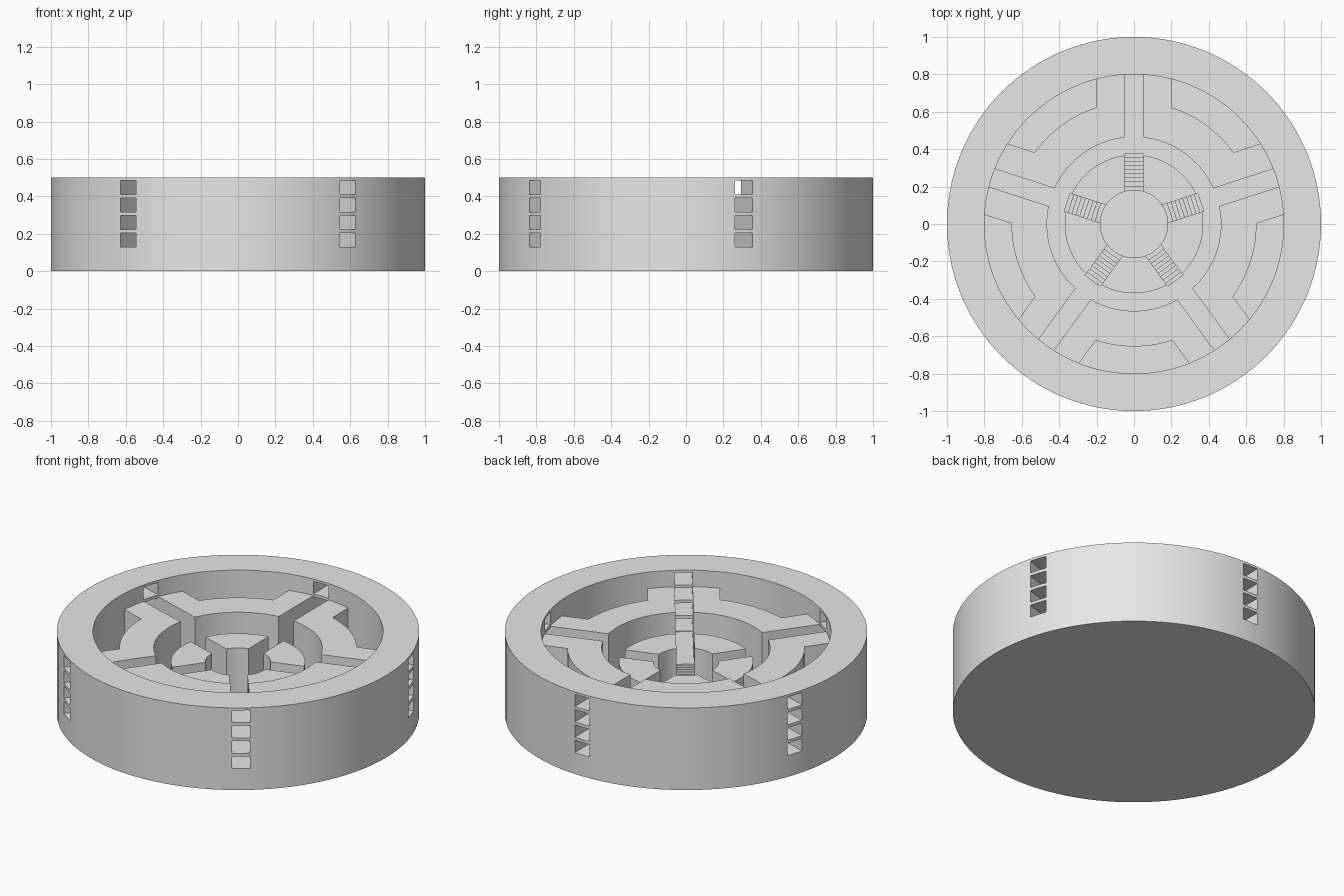
import bpy
import bmesh
from math import cos, sin, pi, radians
from mathutils import Matrix, Vector

if "Cube" in bpy.data.objects:
    bpy.data.objects.remove(bpy.data.objects["Cube"])

FLOOR, TOP = 0.125, 0.5
WIDTH = 0.1                       # width of passages, stairs and openings
SPOKES = [Matrix.Rotation(radians(72 * k), 4, "Z") for k in range(5)]

grey = bpy.data.materials.new("Light grey")
grey.use_nodes = True
grey.diffuse_color = (0.8, 0.8, 0.8, 1)
grey.node_tree.nodes["Principled BSDF"].inputs["Base Color"].default_value = (0.8, 0.8, 0.8, 1)


def finish(bm, name):
    bmesh.ops.recalc_face_normals(bm, faces=bm.faces)
    mesh = bpy.data.meshes.new(name)
    bm.to_mesh(mesh)
    bm.free()
    mesh.materials.append(grey)
    obj = bpy.data.objects.new(name, mesh)
    bpy.context.collection.objects.link(obj)
    return obj


def disc(name, radius, z0, z1, segments=128):
    bm = bmesh.new()
    bmesh.ops.create_cone(bm, cap_ends=True, segments=segments, radius1=radius,
                          radius2=radius, depth=z1 - z0,
                          matrix=Matrix.Translation((0, 0, (z0 + z1) / 2)))
    return finish(bm, name)


def ring(name, inner, outer, z0, z1, segments=128):
    bm = bmesh.new()
    section = [(inner, z0), (outer, z0), (outer, z1), (inner, z1)]
    loops = []
    for i in range(segments):
        a = 2 * pi * i / segments
        loops.append([bm.verts.new((r * cos(a), r * sin(a), z)) for r, z in section])
    for i, here in enumerate(loops):
        there = loops[(i + 1) % segments]
        for j in range(4):
            k = (j + 1) % 4
            bm.faces.new((here[j], there[j], there[k], here[k]))
    return finish(bm, name)


def spoke_prisms(name, profiles, width):
    """Extrude each (radius, height) profile across its width on all five spokes."""
    bm = bmesh.new()
    for spin in SPOKES:
        for profile in profiles:
            sides = [[bm.verts.new(spin @ Vector((x, r, z))) for r, z in profile]
                     for x in (-width / 2, width / 2)]
            for side in sides:
                bm.faces.new(side)
            for i in range(len(profile)):
                j = (i + 1) % len(profile)
                bm.faces.new((sides[0][i], sides[0][j], sides[1][j], sides[1][i]))
    return finish(bm, name)


def box(r0, r1, z0, z1):
    return [(r0, z0), (r1, z0), (r1, z1), (r0, z1)]


def select(obj):
    bpy.ops.object.select_all(action="DESELECT")
    obj.select_set(True)
    bpy.context.view_layer.objects.active = obj


def combine(obj, tool, operation="DIFFERENCE"):
    tool.hide_render = True
    mod = obj.modifiers.new(operation.title(), "BOOLEAN")
    mod.operation, mod.solver, mod.object = operation, "EXACT", tool
    select(obj)
    bpy.ops.object.modifier_apply(modifier=mod.name)
    bpy.data.objects.remove(tool)


# Base with a sunken centre and five flights of steps down to it
base = disc("base", 1.0, 0, FLOOR)
combine(base, disc("pit_cutter", 0.18, 0.015, 0.3))
steps, outer, inner, drop = 9, 0.375, 0.18, 0.011
tread = (outer - inner) / steps
stair = [(0.15, 0.3), (outer, 0.3)]
for i in range(steps):
    z = FLOOR - drop * (i + 1)
    stair += [(outer - tread * i, z), (outer - tread * (i + 1), z)]
stair.append((0.15, FLOOR - drop * steps))
combine(base, spoke_prisms("stair_cutter", [stair], WIDTH))

# Outer wall with a column of four openings at each spoke
wall = ring("outer_wall", 0.8, 1.0, FLOOR, TOP)
openings = [box(0.7, 1.1, 0.13 + 0.0935 * k, 0.205 + 0.0935 * k) for k in range(4)]
combine(wall, spoke_prisms("opening_cutter", openings, WIDTH))

# Middle ring joined to the wall by wide blocks, split by passages
middle = ring("middle_ring", 0.465, 0.655, FLOOR, 0.4)
combine(middle, spoke_prisms("block", [box(0.5, 0.805, FLOOR, 0.4)], 0.4), "UNION")
combine(middle, spoke_prisms("passage_cutter", [box(0.3, 0.95, 0.05, 0.6)], WIDTH))

# Inner ring split into five sectors
sectors = ring("inner_sectors", 0.18, 0.37, FLOOR, 0.315)
combine(sectors, spoke_prisms("gap_cutter", [box(0.1, 0.42, 0.05, 0.6)], WIDTH))

for part in (base, wall, middle, sectors):
    select(part)
    bpy.ops.object.shade_smooth_by_angle(angle=radians(30))
